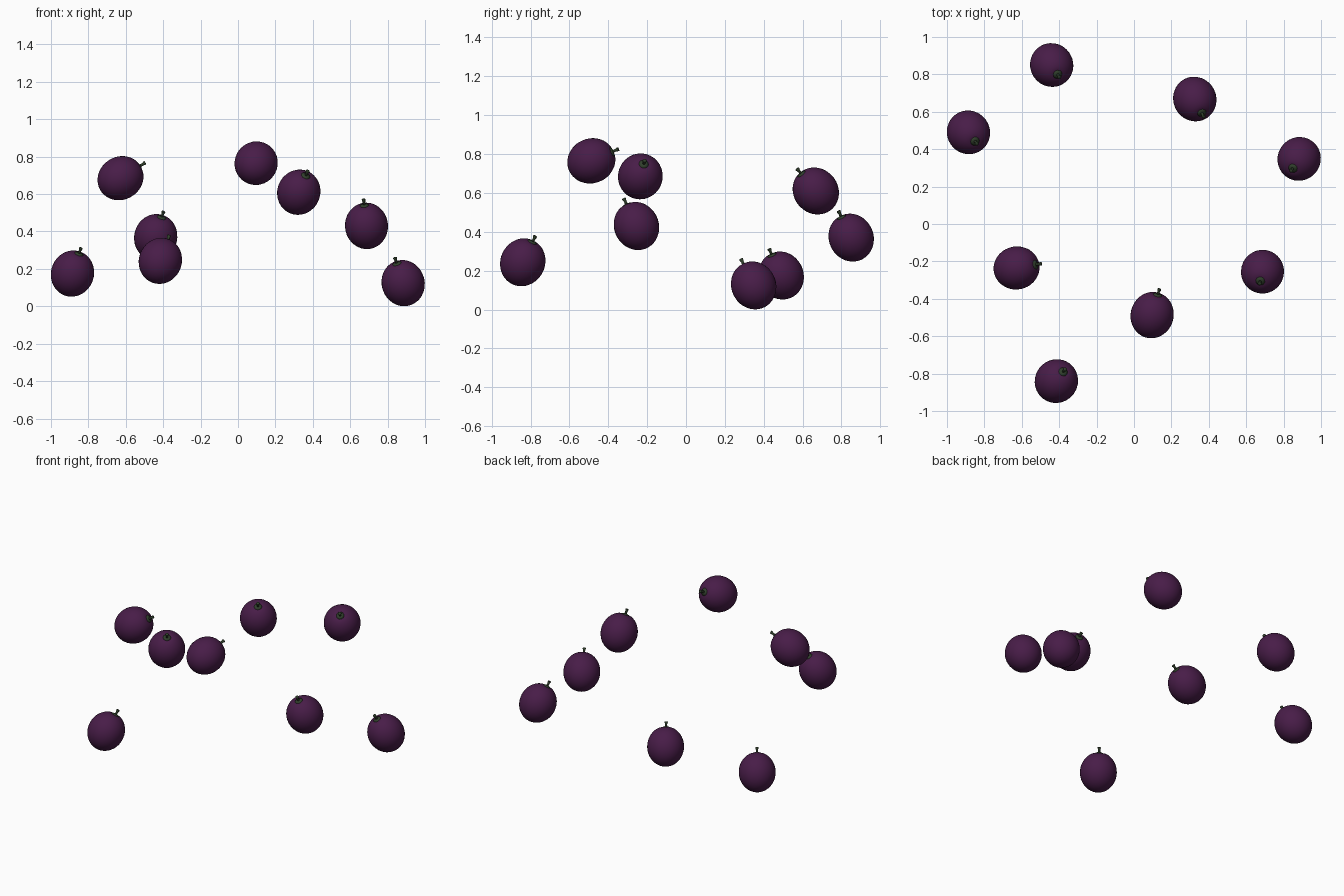
import bpy, math
from mathutils import Vector

if "Cube" in bpy.data.objects:
    bpy.data.objects.remove(bpy.data.objects["Cube"])


def material(name, color):
    m = bpy.data.materials.new(name)
    m.diffuse_color = color
    m.use_nodes = True
    m.node_tree.nodes["Principled BSDF"].inputs["Base Color"].default_value = m.diffuse_color
    return m


PURPLE = material("berry_skin", (0.065, 0.012, 0.065, 1))
GREEN = material("stem_green", (0.03, 0.05, 0.025, 1))


def lathe(name, profile, sides, mat):
    """Revolve (radius, z) points round z; zero radius makes a pole."""
    verts, rings, faces = [], [], []
    for r, z in profile:
        n = 1 if r == 0 else sides
        rings.append(range(len(verts), len(verts) + n))
        for i in range(n):
            a = math.tau * i / n
            verts.append((r * math.cos(a), r * math.sin(a), z))
    for lo, hi in zip(rings, rings[1:]):
        for i in range(sides):
            j = (i + 1) % sides
            loop = [lo[i % len(lo)], lo[j % len(lo)], hi[j % len(hi)], hi[i % len(hi)]]
            faces.append(list(dict.fromkeys(loop)))
    mesh = bpy.data.meshes.new(name)
    mesh.from_pydata(verts, [], faces)
    mesh.materials.append(mat)
    mesh.shade_smooth()
    return mesh


# Berry body: slightly elongated round fruit with a shallow dimple at the stem
R, H, N = 0.115, 0.126, 24
body = [(0, -H)]
for k in range(1, N):
    t = math.pi * k / N
    r = R * math.sin(t)
    z = -H * math.cos(t)
    if z > 0:
        z -= 0.007 * math.exp(-(r / 0.025) ** 2)
    body.append((r, z))
body.append((0, H - 0.007))
body_mesh = lathe("berry", body, 32, PURPLE)

# Small calyx collar and short flared stem
calyx_mesh = lathe("calyx", [(0, 0.116), (0.024, 0.117), (0.025, 0.121),
                             (0.012, 0.126), (0, 0.127)], 12, GREEN)
stem_mesh = lathe("stem", [(0, 0.115), (0.008, 0.117), (0.007, 0.140),
                           (0.011, 0.154), (0.010, 0.157), (0, 0.157)], 10, GREEN)

# Centre of each berry and the direction its stem points
BERRIES = [
    ((-0.440, 0.850, 0.370), (0.035, -0.055, 0.115)),
    ((-0.885, 0.490, 0.175), (0.038, -0.052, 0.115)),
    ((0.325, 0.668, 0.610), (0.040, -0.080, 0.095)),
    ((0.883, 0.348, 0.124), (-0.037, -0.055, 0.115)),
    ((-0.628, -0.235, 0.685), (0.115, 0.020, 0.072)),
    ((0.687, -0.255, 0.430), (-0.013, -0.055, 0.120)),
    ((0.097, -0.487, 0.765), (0.032, 0.115, 0.050)),
    ((-0.415, -0.840, 0.243), (0.040, 0.055, 0.115)),
]

for i, (centre, axis) in enumerate(BERRIES, 1):
    for name, mesh in (("berry", body_mesh), ("calyx", calyx_mesh), ("stem", stem_mesh)):
        ob = bpy.data.objects.new(f"{name}_{i}", mesh)
        ob.location = centre
        ob.rotation_mode = 'QUATERNION'
        ob.rotation_quaternion = Vector(axis).to_track_quat('Z', 'Y')
        bpy.context.collection.objects.link(ob)
